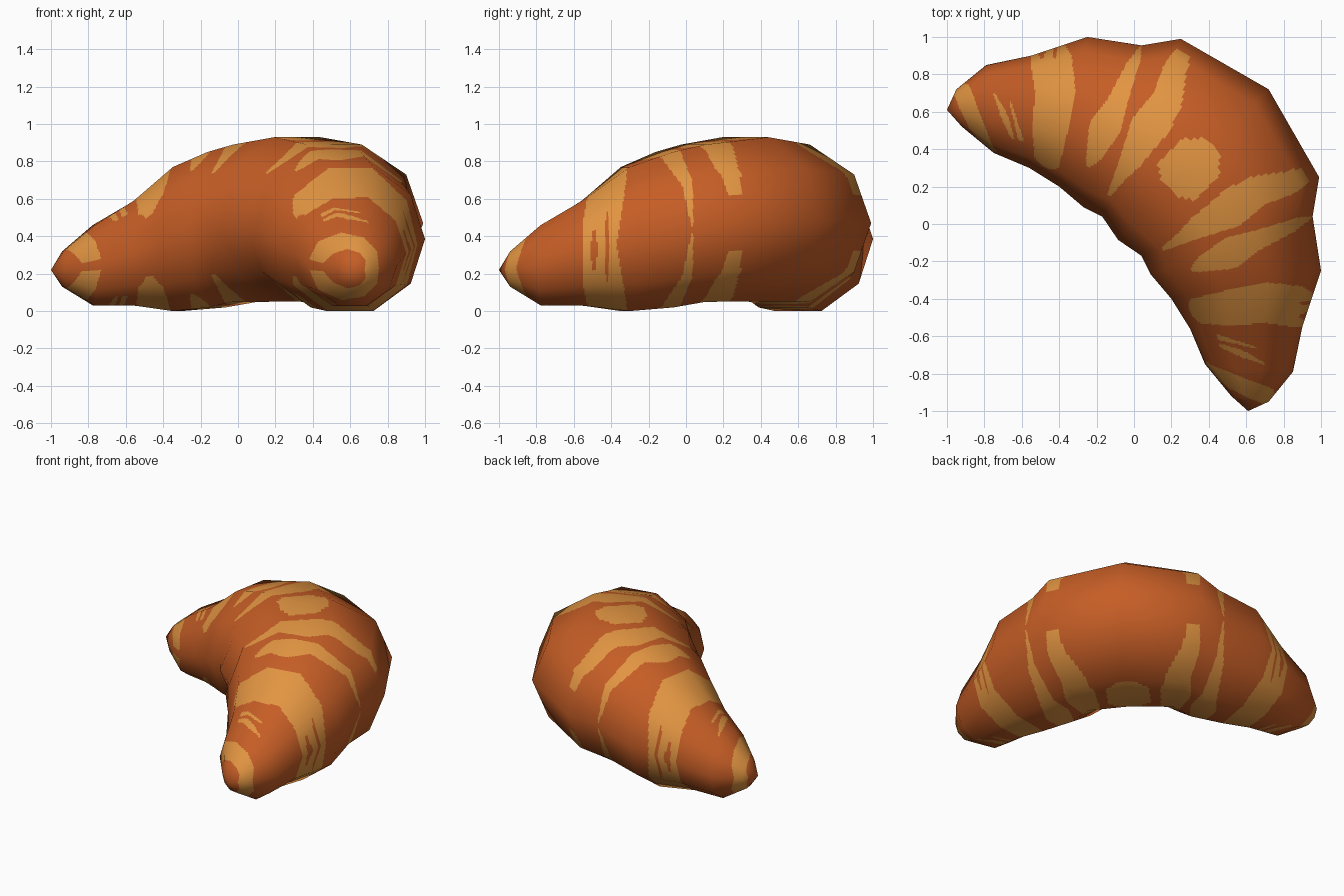
import bpy, bmesh, math
from mathutils import Vector

if "Cube" in bpy.data.objects:
    bpy.data.objects.remove(bpy.data.objects["Cube"])

# Half of the crescent, tip to middle: outer x,y, inner x,y, centre z, half height
HALF = [
    (-1.00, 0.61, -1.00, 0.61, 0.22, 0.0),
    (-0.95, 0.72, -0.92, 0.52, 0.225, 0.10),
    (-0.79, 0.85, -0.75, 0.38, 0.245, 0.226),
    (-0.55, 0.90, -0.56, 0.30, 0.31, 0.295),
    (-0.25, 1.00, -0.40, 0.20, 0.385, 0.405),
    (0.04, 0.955, -0.27, 0.09, 0.435, 0.437),
    (0.25, 0.99, -0.17, 0.04, 0.47, 0.442),
    (0.72, 0.72, -0.085, -0.085, 0.49, 0.462),
]
# The other half mirrors across the x = y diagonal
STATIONS = HALF + [(b, a, d, c, z, h) for a, b, c, d, z, h in HALF[-2::-1]]
SIDES, SEGS = 10, len(STATIONS) - 1
SU, SV = 30, 14          # fine cuts per facet, for the painted stripes

# Pale stripes: (side position 0 outer .. 5 inner, start, end along the half)
STRIPES = [
    [(0, .6, 1.25), (1, .8, 1.4), (2.5, 1.0, 1.6), (4, 1.25, 1.95), (4.8, 1.5, 2.1)],
    [(1.9, 2.1, 2.13), (2.7, 2.25, 2.45), (3.5, 2.5, 2.6)],
    [(2.2, 2.48, 2.53), (2.9, 2.6, 2.7), (3.5, 2.7, 2.85)],
    [(0, 3.0, 3.6), (1, 3.0, 3.75), (2, 3.1, 3.95), (3, 3.05, 3.95), (3.9, 3.15, 3.9), (4.2, 3.4, 3.6)],
    [(.05, 4.97, 5.0), (.8, 4.9, 5.1), (2, 4.7, 5.2), (2.6, 4.45, 5.35), (3.3, 4.6, 4.95), (3.5, 4.7, 4.75)],
    [(.6, 6.0, 6.15), (1.25, 5.85, 6.22), (1.85, 5.9, 6.36), (2.35, 5.55, 6.4), (3.07, 5.7, 6.28), (3.9, 5.8, 6.0)],
    [(2.1, 6.8, 7.1), (2.3, 6.6, 7.1), (2.6, 6.57, 7.1), (2.8, 6.52, 7.1), (3.0, 6.78, 7.1)],
]
# Dark slits inside the wide stripe
GAPS = [
    [(0, 3.13, 3.27), (.6, 3.17, 3.22)],
    [(0, 3.4, 3.48), (.9, 3.42, 3.45)],
]


def inside(band, u, a):
    for (a0, l0, h0), (a1, l1, h1) in zip(band, band[1:]):
        if a0 <= a <= a1:
            t = (a - a0) / (a1 - a0)
            return l0 + (l1 - l0) * t <= u <= h0 + (h1 - h0) * t
    return False


def is_pale(u, v):
    u, a = min(u, SEGS - u), min(v, SIDES - v)
    return any(inside(b, u, a) for b in STRIPES) and not any(inside(g, u, a) for g in GAPS)


def ring(s):
    ox, oy, ix, iy, z, h = s
    mid = Vector(((ox + ix) / 2, (oy + iy) / 2, z))
    out = Vector(((ox - ix) / 2, (oy - iy) / 2, 0))
    angles = [math.tau * k / SIDES for k in range(SIDES)]
    return [mid + out * math.cos(t) + Vector((0, 0, h * math.sin(t))) for t in angles]


def skin(rows, painted=False):
    """Skin closed rows of points; the first and last rows are single tips."""
    bm = bmesh.new()
    last, n = len(rows) - 1, len(rows[0])
    grid = []
    for i, row in enumerate(rows):
        if i in (0, last):
            grid.append([bm.verts.new(row[0])] * n)
        else:
            grid.append([bm.verts.new(p) for p in row])
    for i in range(last):
        for j in range(n):
            k = (j + 1) % n
            loop = [grid[i][j], grid[i][k], grid[i + 1][k], grid[i + 1][j]]
            f = bm.faces.new(list(dict.fromkeys(loop)))
            f.smooth = True
            if painted:
                f.material_index = int(is_pale((i + .5) / SU, (j + .5) / SV))
    bmesh.ops.recalc_face_normals(bm, faces=bm.faces[:])
    bm.normal_update()
    return bm, grid


def refine(rows):
    """Cut every facet finely without changing its flat shape."""
    fine = []
    for i in range(SEGS * SU + 1):
        s = min(i // SU, SEGS - 1)
        t = i / SU - s
        row = [a.lerp(b, t) for a, b in zip(rows[s], rows[s + 1])]
        fine.append([row[j // SV].lerp(row[(j // SV + 1) % SIDES], (j % SV) / SV)
                     for j in range(SIDES * SV)])
    return fine


# Coarse ten-sided body gives the soft shading normals
coarse_rows = [ring(s) for s in STATIONS]
coarse, coarse_grid = skin(coarse_rows)
normal_rows = [[v.normal.copy() for v in row] for row in coarse_grid]
coarse.free()

# Finely cut body with painted stripes
bm, grid = skin(refine(coarse_rows), painted=True)
mesh = bpy.data.meshes.new("croissant")
bm.to_mesh(mesh)
bm.free()
for name, colour in (("baked_crust", (0.56, 0.110, 0.019, 1)),
                     ("golden_layers", (0.76, 0.300, 0.054, 1))):
    mat = bpy.data.materials.new(name)
    mat.diffuse_color = colour
    mat.use_nodes = True
    mat.node_tree.nodes["Principled BSDF"].inputs["Base Color"].default_value = mat.diffuse_color
    mesh.materials.append(mat)

# Smooth shading as on the coarse body
fine_normals = refine(normal_rows)
normals = [fine_normals[0][0].normalized()]
for row in fine_normals[1:-1]:
    normals += [n.normalized() for n in row]
normals.append(fine_normals[-1][0].normalized())
mesh.normals_split_custom_set_from_vertices([tuple(n) for n in normals])

body = bpy.data.objects.new("croissant", mesh)
bpy.context.collection.objects.link(body)
